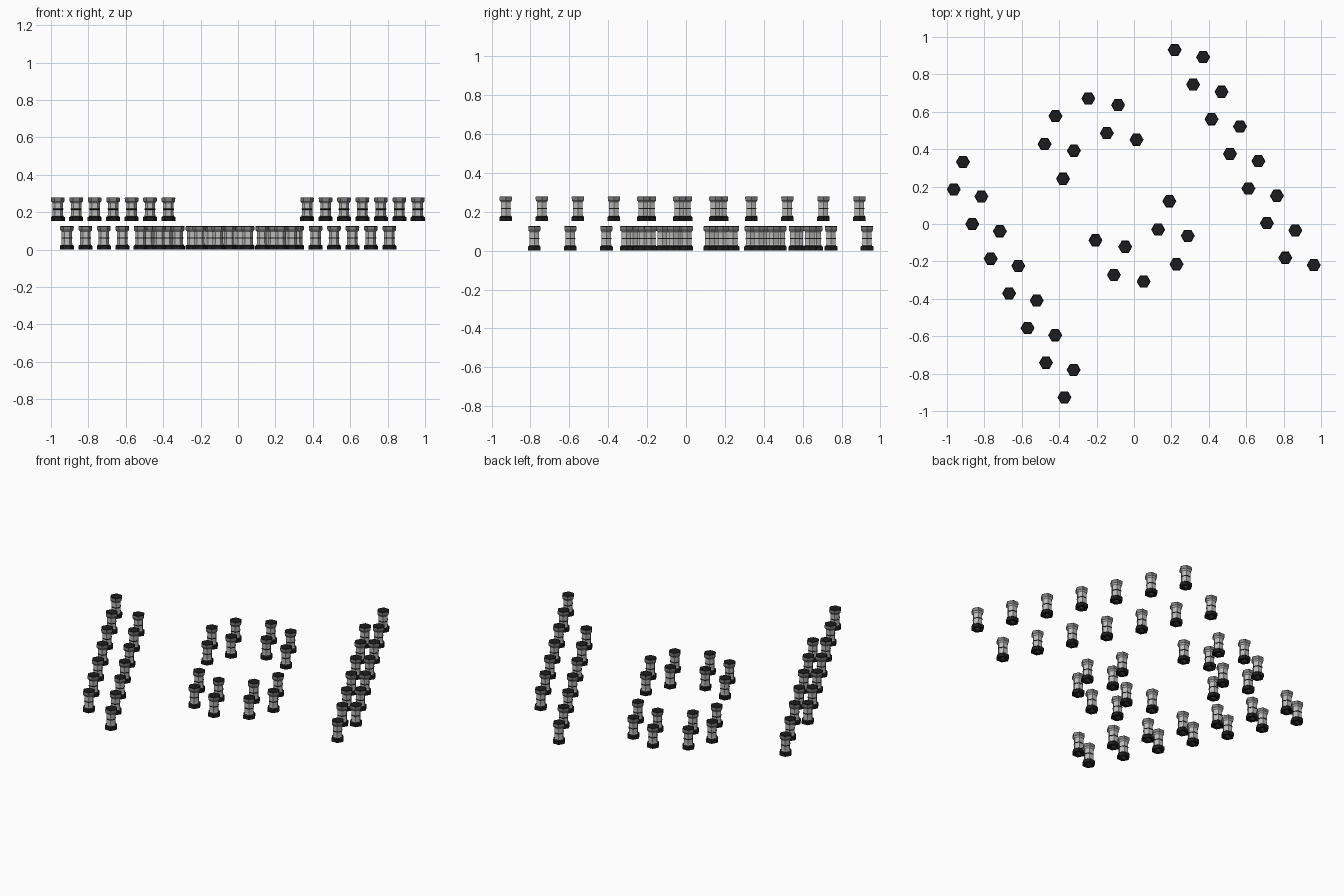
import bpy, bmesh, math

if "Cube" in bpy.data.objects:
    bpy.data.objects.remove(bpy.data.objects["Cube"])


def material(name, r, g, b):
    m = bpy.data.materials.new(name)
    m.diffuse_color = (r, g, b, 1)
    m.use_nodes = True
    m.node_tree.nodes["Principled BSDF"].inputs["Base Color"].default_value = m.diffuse_color
    return m


BLACK, BODY, CAP = 0, 1, 2
MATS = [material("black_rubber", 0.012, 0.012, 0.013),
        material("light_grey_body", 0.5, 0.5, 0.49),
        material("mid_grey_rim", 0.2, 0.2, 0.2)]

# Hexagonal stool profile: radius, height, colour of the strip to the next point
PROFILE = [
    (0.019, 0.014, BLACK), (0.019, 0.000, BLACK), (0.0375, 0.000, BLACK),
    (0.0375, 0.020, BLACK), (0.030, 0.026, BODY),            # foot ring
    (0.028, 0.034, BODY), (0.028, 0.060, BLACK),             # lower body
    (0.0295, 0.0605, BLACK), (0.0295, 0.0655, BLACK),        # dark middle band
    (0.028, 0.066, BODY), (0.028, 0.096, BODY),              # upper body
    (0.036, 0.105, CAP), (0.0365, 0.122, BLACK),             # seat rim
    (0.034, 0.126, BLACK),
]


def stool_mesh():
    bm = bmesh.new()
    rings = [[bm.verts.new((r * math.cos(k * math.pi / 3), r * math.sin(k * math.pi / 3), z))
              for k in range(6)] for r, z, _ in PROFILE]
    for i in range(len(rings) - 1):
        a, b = rings[i], rings[i + 1]
        for k in range(6):
            n = (k + 1) % 6
            bm.faces.new((a[k], a[n], b[n], b[k])).material_index = PROFILE[i][2]
    bm.faces.new(rings[-1]).material_index = BLACK           # seat top
    bm.faces.new(rings[0][::-1]).material_index = BODY       # recessed underside
    bmesh.ops.recalc_face_normals(bm, faces=bm.faces[:])
    me = bpy.data.meshes.new("hexagonal_stool")
    bm.to_mesh(me)
    bm.free()
    for m in MATS:
        me.materials.append(m)
    return me


MESH = stool_mesh()
STEP = (0.0986, -0.1853)


def row(name, x, y, z, count):
    for i in range(count):
        ob = bpy.data.objects.new(f"{name}_{i + 1}", MESH)
        ob.location = (x + STEP[0] * i, y + STEP[1] * i, z)
        bpy.context.collection.objects.link(ob)


# Side rows: inner rows on the floor, outer rows raised
row("left_outer_stool", -0.9635, 0.185, 0.153, 7)
row("left_inner_stool", -0.9145, 0.332, 0, 7)
row("right_inner_stool", 0.2175, 0.931, 0, 7)
row("right_outer_stool", 0.3695, 0.892, 0.153, 7)

# Middle clusters, each made of short rows of two
for name, x, y in [("back", -0.244, 0.671), ("back_second", -0.085, 0.636),
                   ("left", -0.420, 0.577), ("left_second", -0.478, 0.427),
                   ("right", 0.189, 0.122), ("right_second", 0.129, -0.030),
                   ("front", -0.206, -0.087), ("front_second", -0.047, -0.122)]:
    row(f"{name}_middle_stool", x, y, 0, 2)
